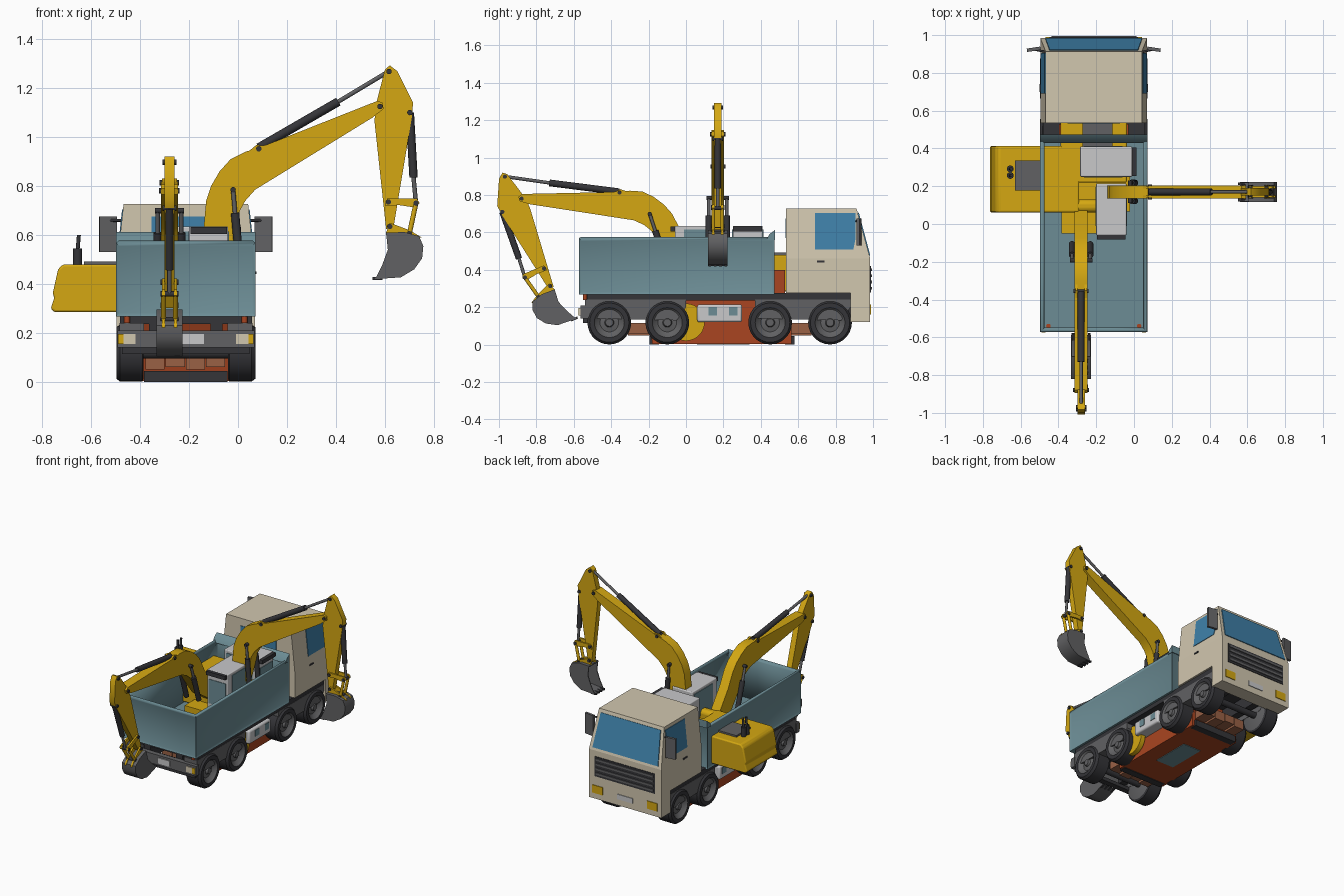
import bpy, bmesh, math
from mathutils import Matrix, Vector

if "Cube" in bpy.data.objects:
    bpy.data.objects.remove(bpy.data.objects["Cube"])

COLOURS = {
    "yellow": (.66, .39, .006), "teal": (.15, .265, .30), "cream": (.64, .57, .43),
    "dark": (.035, .035, .04), "grey": (.12, .12, .125), "light_grey": (.58, .58, .59),
    "glass": (.05, .22, .40), "red": (.40, .06, .015), "brown": (.32, .12, .06),
}
MATS = {}
for key, rgb in COLOURS.items():
    m = bpy.data.materials.new(key)
    m.use_nodes = True
    m.diffuse_color = (*rgb, 1)
    m.node_tree.nodes["Principled BSDF"].inputs["Base Color"].default_value = (*rgb, 1)
    MATS[key] = m

I = Matrix.Identity(4)
CX = -.213  # truck centre line


def finish(name, bm, mats, M=I, bevel=0):
    bmesh.ops.recalc_face_normals(bm, faces=bm.faces)
    bm.transform(M)
    me = bpy.data.meshes.new(name)
    bm.to_mesh(me)
    bm.free()
    for k in mats.split():
        me.materials.append(MATS[k])
    me.shade_smooth()
    me.set_sharp_from_angle(angle=math.radians(32))
    ob = bpy.data.objects.new(name, me)
    bpy.context.collection.objects.link(ob)
    if bevel:
        b = ob.modifiers.new("bevel", "BEVEL")
        b.width, b.segments = bevel, 3
    return ob


def box(name, x, y, z, mat, M=I, bevel=0):
    bm = bmesh.new()
    bmesh.ops.create_cube(bm, size=1)
    for v in bm.verts:
        v.co = [r[0] if c < 0 else r[1] for c, r in zip(v.co, (x, y, z))]
    return finish(name, bm, mat, M, bevel)


def prism(name, pts, axis, lo, hi, mat, M=I, bevel=0, warp=None):
    """Extrude a side profile along x (points are y, z) or y (points are x, z)."""
    bm = bmesh.new()
    ends = [[bm.verts.new((t, a, b) if axis == "x" else (a, t, b)) for a, b in pts]
            for t in (lo, hi)]
    for e in ends:
        bm.faces.new(e)
    for i in range(len(pts)):
        j = (i + 1) % len(pts)
        bm.faces.new((ends[0][i], ends[0][j], ends[1][j], ends[1][i]))
    if warp:
        for v in bm.verts:
            warp(v)
    return finish(name, bm, mat, M, bevel)


def rod(name, p, q, r, mat, M=I, segs=16):
    p, q = Vector(p), Vector(q)
    bm = bmesh.new()
    bmesh.ops.create_cone(bm, cap_ends=True, segments=segs, radius1=r, radius2=r, depth=(q - p).length)
    bm.transform(Matrix.Translation((p + q) / 2) @ (q - p).to_track_quat("Z", "Y").to_matrix().to_4x4())
    return finish(name, bm, mat, M)


# ---- truck wheels
def wheel(name, x, y, side):
    prof = [(0, .05), (.02, .05), (.025, .035), (.05, .03), (.072, .045), (.08, .056),
            (.105, .056), (.117, .04), (.117, -.05), (.105, -.056), (0, -.056)]
    bm = bmesh.new()
    vs = [bm.verts.new((side * h, r, 0)) for r, h in prof]
    es = [bm.edges.new(e) for e in zip(vs, vs[1:])]
    bmesh.ops.spin(bm, geom=vs + es, axis=(1, 0, 0), cent=(0, 0, 0), angle=2 * math.pi, steps=28)
    bmesh.ops.remove_doubles(bm, verts=bm.verts, dist=.0005)
    for f in bm.faces:
        c = f.calc_center_median()
        f.material_index = int(math.hypot(c.y, c.z) < .077)
    finish(name, bm, "dark grey", Matrix.Translation((x, y, .118)))


for i, y in enumerate((-.41, -.1, .45, .77)):
    for s, side in ((1, "left"), (-1, "right")):
        wheel(f"wheel_{side}_{i + 1}", CX + s * .228, y, s)
    rod(f"axle_{i + 1}", (CX - .2, y, .118), (CX + .2, y, .118), .022, "dark")

# ---- chassis, guards and tanks
box("chassis_deck", (CX - .27, CX + .27), (-.53, .88), (.237, .275), "dark")
for s, side in ((1, "left"), (-1, "right")):
    rail = sorted((CX + s * .10, CX + s * .15))
    box(f"chassis_rail_{side}", rail, (-.53, .88), (.15, .24), "dark")
    span = sorted((CX + s * .17, CX + s * .272))
    for part, ya, yb in (("rear", -.54, .0), ("front", .37, .88)):
        prism(f"mudguard_{part}_{side}", [(ya, .14), (ya, .24), (yb, .24), (yb, .2), (yb - .05, .13)],
              "x", *span, "grey")
    box(f"fuel_tank_{side}", sorted((CX + s * .16, CX + s * .262)), (.06, .3), (.12, .215), "light_grey", bevel=.012)
    for k, ty in enumerate((.12, .23)):
        box(f"tank_panel_{side}_{k}", sorted((CX + s * .26, CX + s * .265)), (ty, ty + .045), (.155, .2), "teal")
box("rear_bumper", (CX - .28, CX + .28), (-.565, -.53), (.14, .21), "grey")
box("rear_step", (CX - .26, CX + .26), (-.55, -.51), (.115, .14), "dark")
box("rear_plate", (CX - .015, CX + .075), (-.571, -.563), (.155, .195), "light_grey")
for s in (1, -1):
    a = sorted((CX + s * .205, CX + s * .277))
    box("tail_lamp", a, (-.571, -.563), (.155, .195), "cream")
    box("tail_lamp_amber", sorted((CX + s * .255, CX + s * .277)), (-.574, -.566), (.155, .195), "yellow")
    rod("tail_hinge", (CX + s * .24, -.54, .24), (CX + s * .24, -.54, .28), .012, "red")

# ---- load body: open box with framed panels
bm = bmesh.new()
bmesh.ops.create_cube(bm, size=1)
for v in bm.verts:
    v.co = (CX + v.co.x * .57, -.05 + v.co.y * 1.045, .418 + v.co.z * .3)
sides = [f for f in bm.faces if abs(f.normal.z) < .5]
bmesh.ops.inset_individual(bm, faces=sides, thickness=.02, depth=-.008)
bmesh.ops.delete(bm, geom=[f for f in bm.faces if f.normal.z > .9 and f.calc_center_median().z > .56], context="FACES")
body = finish("load_body", bm, "teal")
sol = body.modifiers.new("walls", "SOLIDIFY")
sol.thickness, sol.offset = .018, -1
prism("headboard", [(.43, .56), (.475, .56), (.475, .612), (.445, .59)], "x", CX - .285, CX + .285, "teal")


# ---- truck cab
def taper(v):
    v.co.x = CX + (v.co.x - CX) * (1 - .1 * max(0, (v.co.z - .46) / .265))


W = .283
prism("cab_lower", [(.535, .275), (.88, .275), (.88, .12), (.985, .12), (.985, .46), (.535, .46)],
      "x", CX - W, CX + W, "cream")
prism("cab_upper", [(.535, .46), (.985, .46), (.912, .727), (.535, .727)], "x", CX - W, CX + W, "cream", warp=taper)
prism("side_windows", [(.69, .51), (.895, .51), (.905, .56), (.905, .705), (.69, .705)],
      "x", CX - W - .004, CX + W + .004, "glass", warp=taper)
prism("windscreen", [(.976, .475), (.985, .478), (.924, .706), (.915, .703)],
      "x", CX - W + .025, CX + W - .025, "glass", warp=taper)
box("rear_window", (CX - .14, CX + .14), (.531, .54), (.57, .675), "glass")
box("grille", (CX - .235, CX + .235), (.98, .989), (.28, .42), "dark")
for i in range(4):
    z = .295 + i * .033
    box("grille_bar", (CX - .225, CX + .225), (.985, .994), (z, z + .014), "grey")
box("front_plate", (CX - .06, CX + .06), (.982, .99), (.165, .2), "light_grey")
for s, side in ((1, "left"), (-1, "right")):
    box(f"headlamp_{side}", sorted((CX + s * .175, CX + s * .255)), (.982, .99), (.16, .215), "yellow")
    turn = Matrix.Translation((CX + s * .318, .925, 0)) @ Matrix.Rotation(-s * .15, 4, "Z")
    box(f"mirror_{side}", (-.036, .036), (-.009, .009), (.53, .675), "grey", turn)
    rod(f"mirror_stay_{side}", (CX + s * .25, .91, .66), (CX + s * .32, .925, .66), .006, "dark")
    box(f"door_handle_{side}", sorted((CX + s * .28, CX + s * .288)), (.7, .74), (.44, .45), "dark")

# ---- red under-frame, ballast blocks and end bars
XR = (CX - .185, CX + .185)
prism("under_frame", [(-.18, .004), (.565, .004), (.565, .11), (.53, .13), (.53, .4), (.46, .4), (.46, .268),
                      (-.25, .268), (-.2, .15)], "x", *XR, "red")
box("belly_plate", (CX - .07, CX + .07), (.06, .34), (0, .006), "teal")
for y in (-.17, .555):
    box("end_bar", (CX - .17, CX + .17), (y - .025, y + .025), (0, .045), "dark")
for y in (-.25, .61):
    for i in range(4):
        x = CX - .165 + i * .0825
        box("ballast_block", (x, x + .078), (y - .06, y + .06), (.05 + .01 * (i % 2), .115), "brown")
rod("yellow_drum", (CX + .2, .0, .12), (CX + .235, .0, .12), .1, "yellow", segs=28)


# ---- excavator: local x is forward, y is its left
def excavator(tag, M, swing):
    n = lambda part: f"{tag}_{part}"
    prism(n("house"), [(-.75, .285), (-.765, .3), (-.75, .345), (-.757, .36), (-.735, .46), (-.715, .48),
                       (-.29, .48), (-.29, .285)], "y", -.175, .175, "yellow", M, .012)
    box(n("right_locker"), (-.32, -.13), (-.175, -.108), (.285, .48), "yellow", M, .025)
    box(n("deck"), (-.3, -.02), (-.17, .17), (.285, .325), "yellow", M)
    box(n("engine_cover"), (-.63, -.48), (-.06, .1), (.475, .492), "grey", M)
    for y in (.02, .055):
        rod(n("exhaust"), (-.655, y, .47), (-.655, y, .545), .018, "dark", M)
        rod(n("exhaust_tip"), (-.655, y, .54), (-.65, y, .6), .008, "dark", M)
    # operator cab
    box(n("cab"), (-.285, -.01), (.013, .173), (.32, .635), "light_grey", M, .006)
    box(n("cab_side_glass"), (-.265, -.06), (.009, .177), (.44, .615), "teal", M)
    box(n("cab_front_glass"), (-.02, -.006), (.025, .161), (.40, .57), "teal", M)
    box(n("cab_visor"), (-.02, .012), (.018, .168), (.605, .632), "dark", M)
    # digging arm, swung as one piece about the boom foot
    foot = Matrix.Translation((-.16, -.067, .385))
    A = M @ foot @ Matrix.Rotation(swing, 4, "Y") @ Matrix.Translation((.16, 0, -.385))
    prism(n("boom"), [(-.19, .37), (-.19, .42), (-.14, .63), (-.13, .74), (-.11, .8), (-.075, .86), (-.03, .91),
                      (.03, .94), (.09, .958), (.57, 1.148), (.592, 1.14), (.594, 1.115), (.55, 1.08), (.07, .785),
                      (.03, .74), (.008, .7), (-.005, .63), (-.04, .5), (-.13, .36)], "y", -.034, .034, "yellow", A)
    prism(n("stick"), [(.6, 1.275), (.62, 1.293), (.65, 1.27), (.715, 1.14), (.71, 1.08), (.635, .63), (.605, .625),
                       (.558, 1.06), (.56, 1.12)], "y", -.02, .02, "yellow", A)
    for y in (-.024, .024):
        prism(n("boom_lug"), [(.03, .93), (.075, .968), (.1, .965), (.17, .98)], "y", y - .006, y + .006, "yellow", A)
        prism(n("bucket_ear"), [(.605, .61), (.62, .65), (.7, .62), (.75, .59), (.68, .58)], "y",
              y - .006, y + .006, "yellow", A)
        prism(n("tipping_link"), [(.6, .72), (.61, .75), (.73, .75), (.742, .73), (.725, .712), (.66, .722)],
              "y", y - .006, y + .006, "yellow", A)
        rod(n("bucket_link"), (.727, y, .73), (.7, y, .605), .01, "yellow", A)
    for y in (-.048, .048):
        rod(n("lift_ram"), (.005, y, .5), (-.012, y, .69), .017, "dark", A)
        rod(n("lift_ram_rod"), (-.012, y, .69), (-.02, y, .785), .009, "grey", A)
    rod(n("stick_ram"), (.085, 0, .957), (.41, 0, 1.145), .018, "dark", A)
    rod(n("stick_ram_rod"), (.41, 0, 1.145), (.615, 0, 1.268), .009, "grey", A)
    rod(n("bucket_ram"), (.702, 0, 1.1), (.717, 0, .835), .017, "dark", A)
    rod(n("bucket_ram_rod"), (.717, 0, .835), (.727, 0, .73), .009, "grey", A)
    for x, z, w in ((-.02, .785, .06), (.085, .952, .04), (.58, 1.125, .042), (.617, 1.268, .028), (.702, 1.1, .028),
                    (.62, .635, .036), (.614, .735, .036), (.727, .73, .036), (.7, .605, .036)):
        rod(n("pin"), (x, -w, z), (x, w, z), .011, "dark", A)
    # bucket: curved shell and two cheeks
    outer = [(.605, .61), (.68, .612), (.74, .595), (.757, .555), (.752, .505), (.72, .46), (.665, .427), (.56, .42)]
    inner = [(.56, .426), (.66, .437), (.71, .468), (.738, .51), (.743, .55), (.73, .582), (.68, .6), (.605, .6)]
    prism(n("bucket_shell"), outer + inner, "y", -.053, .053, "grey", A)
    for y in (-.053, .047):
        prism(n("bucket_cheek"), outer + [(.59, .48), (.612, .54)], "y", y, y + .006, "grey", A)
    for i in range(4):
        y = -.05 + i * .0287
        box(n("bucket_tooth"), (.55, .59), (y, y + .014), (.417, .429), "dark", A)


excavator("side_digger", Matrix.Translation((0, .237, 0)), 0)
excavator("rear_digger", Matrix.Translation((CX, -.07, 0)) @ Matrix.Rotation(-math.pi / 2, 4, "Z"), math.radians(22.8))
